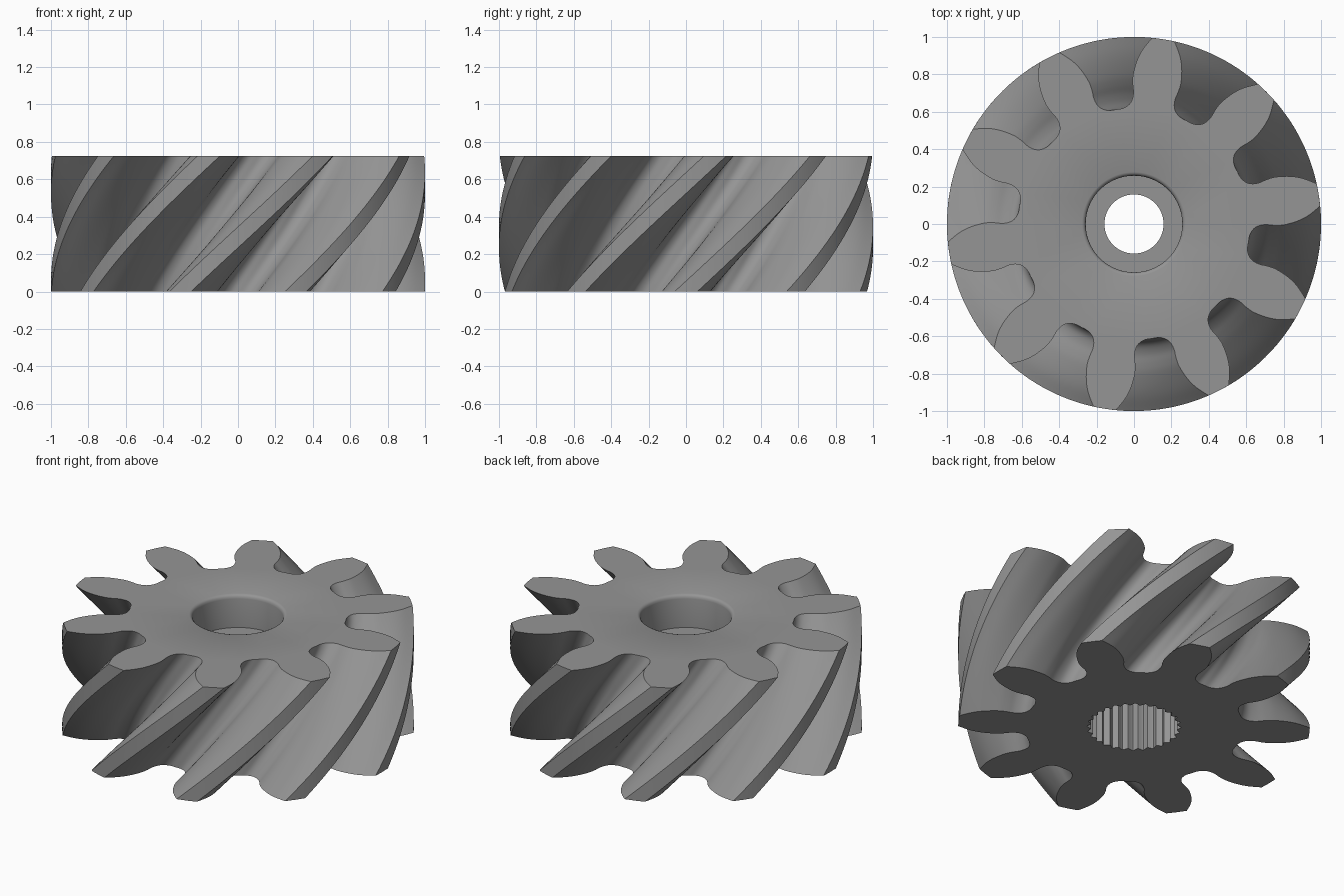
import bpy, bmesh, math
from mathutils import Vector, Matrix

if "Cube" in bpy.data.objects:
    bpy.data.objects.remove(bpy.data.objects["Cube"])

TEETH, HEIGHT, TWIST, LAYERS = 10, 0.725, math.radians(45), 24
SPLINES, STEPS = 28, 6

steel = bpy.data.materials.new("steel grey")
steel.diffuse_color = (0.3, 0.3, 0.3, 1)
steel.use_nodes = True
steel.node_tree.nodes["Principled BSDF"].inputs["Base Color"].default_value = steel.diffuse_color


def catmull(pts, n=4):
    """Smooth curve through the points."""
    p = [pts[0]] + pts + [pts[-1]]
    out = []
    for a, b, c, d in zip(p, p[1:], p[2:], p[3:]):
        for i in range(n):
            t = i / n
            out.append(0.5 * (2 * b + (c - a) * t + (2 * a - 5 * b + 4 * c - d) * t * t
                              + (3 * b - a - 3 * c + d) * t ** 3))
    return out + [pts[-1]]


# Half of the gap between two teeth: along the gap axis, across it
half = [(0.622, 0.045), (0.645, 0.085), (0.69, 0.106), (0.74, 0.110), (0.79, 0.120),
        (0.86, 0.152), (0.915, 0.192), (0.968, 0.251)]
gap = catmull([Vector((u, -v)) for u, v in reversed(half)] + [Vector((0.62, 0))]
              + [Vector(p) for p in half])

# Whole outline, each gap followed by a point on the tooth tip
outline = []
for k in range(TEETH):
    a = math.radians(36 * k + 18)
    outline += [Matrix.Rotation(a, 2) @ p for p in gap]
    for f in (-1, 0, 1):
        t = a + math.radians(18 + f * 1.6)
        outline.append(Vector((math.cos(t), math.sin(t))))

bm = bmesh.new()


def bridge(lower, upper):
    n = len(lower)
    for i in range(n):
        j = (i + 1) % n
        bm.faces.new((lower[i], lower[j], upper[j], upper[i]))


# Helical teeth
layers = []
for i in range(LAYERS + 1):
    rot = Matrix.Rotation(TWIST * i / LAYERS, 2)
    layers.append([bm.verts.new((*(rot @ p), HEIGHT * i / LAYERS)) for p in outline])
for lo, hi in zip(layers, layers[1:]):
    bridge(lo, hi)

# Bore from top to bottom: rounded rim, counterbore, web hole, splined socket
bore = [(0.278, HEIGHT, 0), (0.268, HEIGHT - 0.004, 0), (0.261, HEIGHT - 0.012, 0),
        (0.258, HEIGHT - 0.025, 0), (0.258, 0.52, 0), (0.158, 0.52, 0),
        (0.158, 0.42, 0), (0.257, 0.42, 0.011), (0.257, 0, 0.011)]
rings = []
n = SPLINES * STEPS
for r, z, amp in bore:
    ring = []
    for i in range(n):
        a = 2 * math.pi * i / n
        rr = r + amp * math.cos(SPLINES * a)
        ring.append(bm.verts.new((rr * math.cos(a), rr * math.sin(a), z)))
    rings.append(ring)
for hi, lo in zip(rings, rings[1:]):
    bridge(hi, lo)

# Flat end faces between outline and bore
for loop, ring in ((layers[-1], rings[0]), (layers[0], rings[-1])):
    edges = [bm.edges.get((l[i - 1], l[i])) for l in (loop, ring) for i in range(len(l))]
    bmesh.ops.triangle_fill(bm, edges=edges, use_beauty=True, use_dissolve=False)
bmesh.ops.recalc_face_normals(bm, faces=bm.faces[:])

mesh = bpy.data.meshes.new("helical_gear")
bm.to_mesh(mesh)
bm.free()
mesh.materials.append(steel)
gear = bpy.data.objects.new("helical_gear", mesh)
bpy.context.collection.objects.link(gear)
bpy.context.view_layer.objects.active = gear
gear.select_set(True)
bpy.ops.object.shade_smooth_by_angle(angle=math.radians(32))
